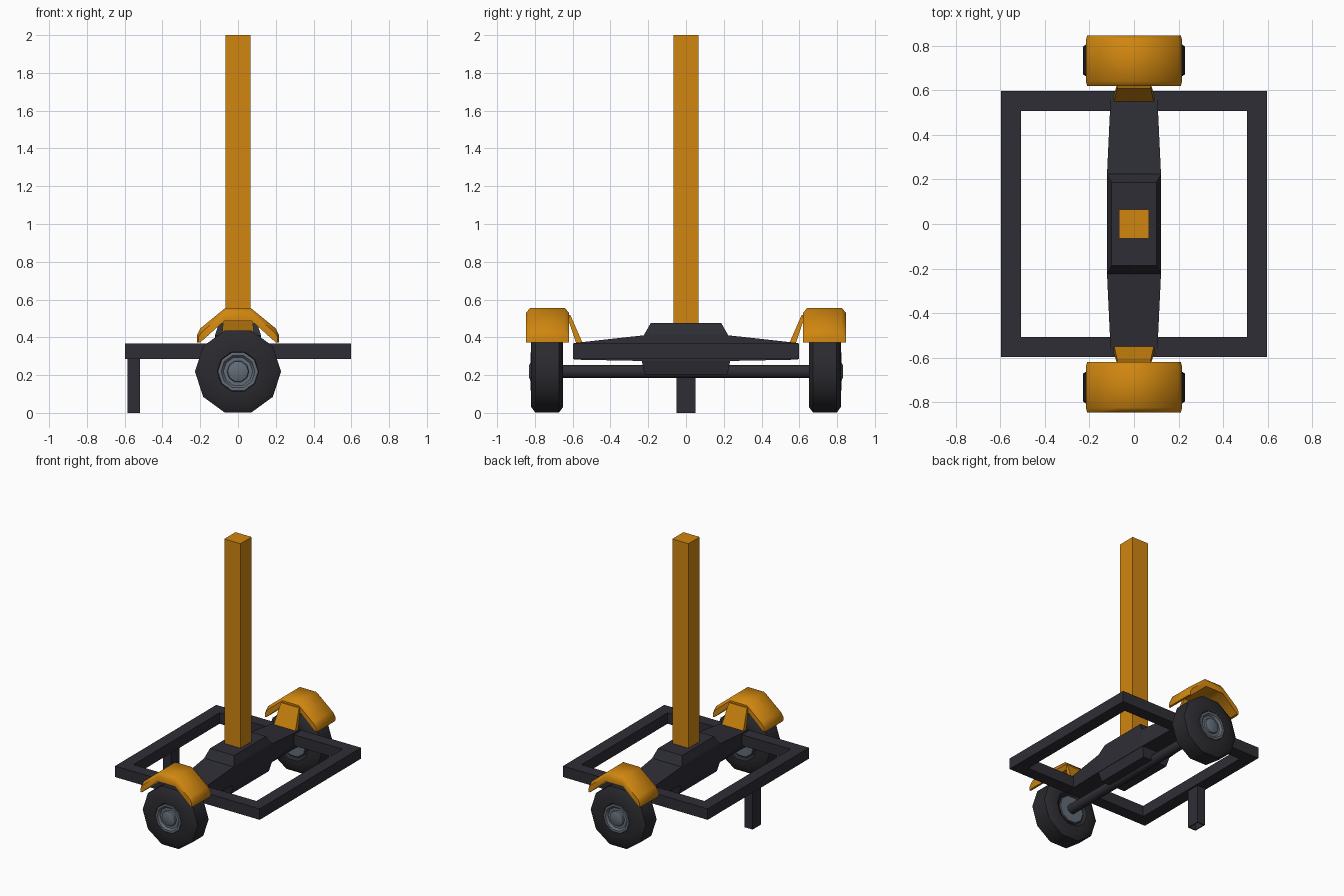
import bpy, bmesh, math

if "Cube" in bpy.data.objects:
    bpy.data.objects.remove(bpy.data.objects["Cube"])


def material(name, rgb):
    m = bpy.data.materials.new(name)
    m.diffuse_color = (*rgb, 1)
    m.use_nodes = True
    m.node_tree.nodes["Principled BSDF"].inputs["Base Color"].default_value = m.diffuse_color
    return m


ORANGE = material("orange paint", (0.63, 0.24, 0.005))
DARK = material("dark steel", (0.027, 0.027, 0.036))
RUBBER = material("black rubber", (0.023, 0.023, 0.028))
METAL = material("grey metal", (0.125, 0.15, 0.185))


def finish(name, bm, mat, smooth=None):
    bmesh.ops.recalc_face_normals(bm, faces=bm.faces[:])
    mesh = bpy.data.meshes.new(name)
    bm.to_mesh(mesh)
    bm.free()
    mesh.materials.append(mat)
    ob = bpy.data.objects.new(name, mesh)
    bpy.context.collection.objects.link(ob)
    if smooth:
        bpy.ops.object.select_all(action='DESELECT')
        ob.select_set(True)
        bpy.context.view_layer.objects.active = ob
        bpy.ops.object.shade_smooth_by_angle(angle=math.radians(smooth))
    return ob


def loft(name, rings, mat, smooth=None, closed=False):
    """Skin equal-length point rings; cap the ends, or join last to first."""
    bm = bmesh.new()
    vs = [[bm.verts.new(p) for p in r] for r in rings]
    n = len(rings[0])
    pairs = list(zip(vs, vs[1:]))
    if closed:
        pairs.append((vs[-1], vs[0]))
    for a, b in pairs:
        for i in range(n):
            j = (i + 1) % n
            bm.faces.new((a[i], a[j], b[j], b[i]))
    if not closed:
        bm.faces.new(vs[0])
        bm.faces.new(vs[-1])
    return finish(name, bm, mat, smooth)


def rect(hx, hy, z, cx=0, cy=0):
    return [(cx - hx, cy - hy, z), (cx + hx, cy - hy, z),
            (cx + hx, cy + hy, z), (cx - hx, cy + hy, z)]


def lathe(name, profile, mat, s=1, sides=10, smooth=38):
    """Revolve (y, radius) points about the axle line."""
    rings = [[(r * math.cos(i * math.tau / sides), s * y,
               0.219 + r * math.sin(i * math.tau / sides))
              for i in range(sides)] for y, r in profile]
    return loft(name, rings, mat, smooth)


# open square frame
loft("base_frame", [rect(0.597, 0.597, 0.285), rect(0.597, 0.597, 0.367),
                    rect(0.507, 0.507, 0.367), rect(0.507, 0.507, 0.285)],
     DARK, closed=True)

# tapered cross beam: y, half width, bottom, top
beam = [(-0.592, 0.104, 0.282, 0.37), (-0.23, 0.121, 0.275, 0.41),
        (0.23, 0.121, 0.275, 0.41), (0.592, 0.104, 0.282, 0.37)]
loft("cross_beam", [[(-w, y, b), (w, y, b), (w, y, t), (-w, y, t)]
                    for y, w, b, t in beam], DARK)

# raised mast base and axle housing below
loft("mast_base", [rect(0.121, 0.228, 0.40), rect(0.121, 0.222, 0.414),
                   rect(0.1, 0.187, 0.475)], DARK)
loft("axle_housing", [rect(0.1, 0.22, 0.203), rect(0.12, 0.235, 0.282)], DARK)

# mast
loft("mast", [rect(0.067, 0.066, 0.46), rect(0.067, 0.066, 2.0)], ORANGE)

# support leg, open at its foot
loft("support_leg", [rect(0.026, 0.042, 0.2, -0.552), rect(0.026, 0.042, 0, -0.552),
                     rect(0.033, 0.05, 0, -0.552), rect(0.033, 0.05, 0.3, -0.552)], DARK)

# axle
lathe("axle", [(-0.67, 0.036), (0.67, 0.036)], DARK)

# fender outlines (x, z), right half mirrored to the left
outer = [(0.216, 0.372), (0.216, 0.415), (0.2, 0.447), (0.068, 0.555)]
inner = [(0.2, 0.372), (0.2, 0.373), (0.183, 0.388), (0.072, 0.487)]
mirror = lambda pts: pts + [(-x, z) for x, z in reversed(pts)]
outer, inner = mirror(outer), mirror(inner)

for s, side in ((-1, "front"), (1, "back")):
    # tyre, rim and hub cap
    lathe(side + "_tyre", [(0.665, 0.11), (0.65, 0.13), (0.65, 0.197), (0.672, 0.228),
                           (0.798, 0.228), (0.82, 0.197), (0.82, 0.11),
                           (0.805, 0.1)], RUBBER, s)
    lathe(side + "_rim", [(0.655, 0.09), (0.655, 0.1), (0.822, 0.106), (0.822, 0.09),
                          (0.808, 0.078)], METAL, s)
    lathe(side + "_hub_cap", [(0.80, 0.06), (0.822, 0.055), (0.83, 0.035)], METAL, s)

    # arched fender with chamfered outer edges
    rings = []
    for (ox, oz), (ix, iz) in zip(outer, inner):
        mx, mz = ox + (ix - ox) * 0.35, oz + (iz - oz) * 0.35
        rings.append([(ix, s * 0.62, iz), (mx, s * 0.62, mz), (ox, s * 0.642, oz),
                      (ox, s * 0.825, oz), (mx, s * 0.846, mz), (ix, s * 0.846, iz)])
    loft(side + "_fender", rings, ORANGE, 42)

    # sloping fender bracket
    loft(side + "_fender_bracket",
         [[(-w, s * a, z), (w, s * a, z), (w, s * b, z), (-w, s * b, z)]
          for w, a, b, z in ((0.09, 0.545, 0.58, 0.365), (0.075, 0.612, 0.632, 0.518))],
         ORANGE)
